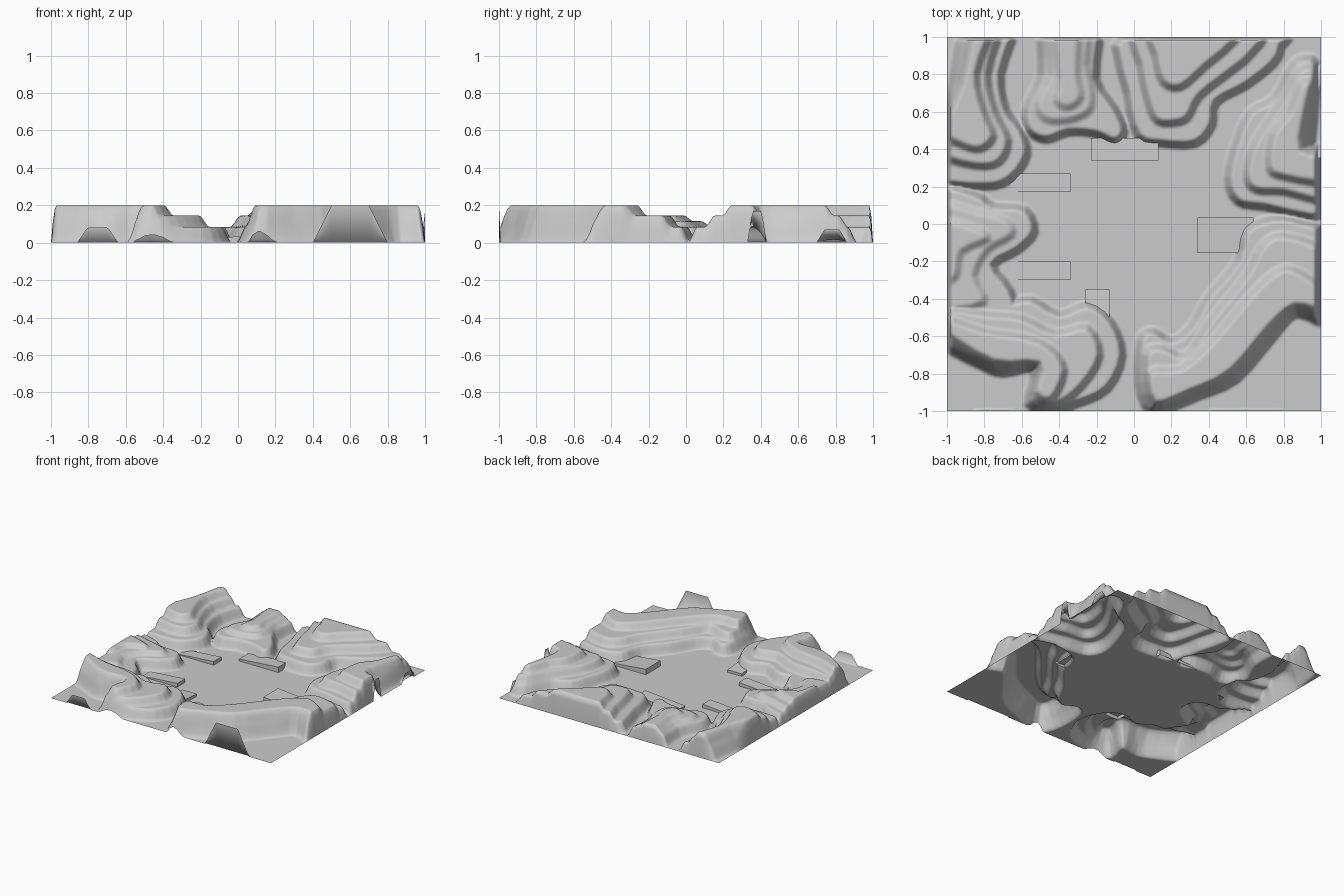
import bpy, math

N = 200                      # terrain grid resolution
STEP = 2 / N
TALL = (.085, .06, .055)     # terrace rises of the high hills
LOW = (.085, .03, .03)       # terrace rises of the lower hills
height = [[0.0] * (N + 1) for _ in range(N + 1)]


def smooth_loop(pts, k=3):
    """Closed rounded curve through the contour points."""
    out, n = [], len(pts)
    for i in range(n):
        a, b, c, d = (pts[(i + o) % n] for o in (-1, 0, 1, 2))
        for s in range(k):
            t = s / k
            out.append(tuple(.5 * (2 * b[m] + (c[m] - a[m]) * t
                       + (2 * a[m] - 5 * b[m] + 4 * c[m] - d[m]) * t * t
                       + (3 * b[m] - a[m] - 3 * c[m] + d[m]) * t ** 3) for m in (0, 1)))
    return out


def inside_distance(x, y, segs):
    """Signed distance to the contour, positive inside."""
    best, odd = 9.0, False
    for ax, ay, dx, dy, l2 in segs:
        px, py = x - ax, y - ay
        t = (px * dx + py * dy) / l2
        t = 0 if t < 0 else 1 if t > 1 else t
        ex, ey = px - t * dx, py - t * dy
        q = ex * ex + ey * ey
        if q < best:
            best = q
        if (ay > y) != (ay + dy > y) and px < py * dx / dy:
            odd = not odd
    return math.sqrt(best) * (1 if odd else -1)


def add_hill(rises, *contours):
    """Stack rounded terraces, then merge the hill into the height grid."""
    hill, w = {}, .027
    for rise, pts in zip(rises, contours):
        loop = smooth_loop(pts)
        segs = []
        for (ax, ay), (bx, by) in zip(loop, loop[1:] + loop[:1]):
            dx, dy = bx - ax, by - ay
            segs.append((ax, ay, dx, dy, dx * dx + dy * dy + 1e-12))
        lo = [max(0, int((min(p[m] for p in loop) - w + 1) / STEP)) for m in (0, 1)]
        hi = [min(N, int((max(p[m] for p in loop) + w + 1) / STEP) + 1) for m in (0, 1)]
        for i in range(lo[0], hi[0] + 1):
            for j in range(lo[1], hi[1] + 1):
                d = inside_distance(-1 + i * STEP, -1 + j * STEP, segs)
                t = min(1, max(0, (d + w) / (2 * w)))
                if t > 0:
                    hill[i, j] = hill.get((i, j), 0) + rise * t * t * (3 - 2 * t)
    for (i, j), h in hill.items():
        height[i][j] = max(height[i][j], h)


# back left hill
add_hill(TALL,
    [(-.65, 1.05), (-.71, .8), (-.68, .61), (-.6, .5), (-.57, .37), (-.66, .24), (-.8, .2),
     (-1.05, .25), (-1.05, .55), (-.98, .75), (-.9, 1.05)],
    [(-.72, 1.05), (-.78, .8), (-.74, .6), (-.67, .45), (-.72, .33), (-.85, .31),
     (-1.05, .38), (-1.04, .55), (-.95, .75), (-.87, 1.05)],
    [(-.76, 1.05), (-.84, .8), (-.8, .6), (-.75, .47), (-.82, .4), (-.92, .42),
     (-1.02, .5), (-.93, .74), (-.85, 1.05)])
# back centre hill
add_hill(LOW,
    [(-.48, 1.05), (-.5, .8), (-.58, .62), (-.57, .5), (-.47, .45), (-.35, .49), (-.2, .48),
     (-.1, .44), (-.05, .5), (-.1, .62), (-.2, .78), (-.2, 1.05)],
    [(-.45, 1.05), (-.45, .8), (-.52, .65), (-.48, .56), (-.36, .55), (-.24, .6),
     (-.22, .7), (-.25, .85), (-.25, 1.05)],
    [(-.42, 1.05), (-.4, .78), (-.42, .66), (-.35, .62), (-.28, .68), (-.3, .8), (-.3, 1.05)])
# back right hill
add_hill(TALL,
    [(-.04, 1.05), (-.04, .7), (.02, .47), (.15, .43), (.33, .43), (.42, .53), (.44, .65),
     (.6, .74), (.75, .86), (.79, .95), (.79, 1.05)],
    [(.03, 1.05), (.03, .85), (.07, .66), (.12, .55), (.22, .54), (.29, .57), (.35, .68),
     (.5, .8), (.63, .91), (.67, 1.05)],
    [(.1, 1.05), (.11, .9), (.15, .76), (.25, .73), (.38, .84), (.52, .96), (.55, 1.05)])
# right hill with an outer cliff
add_hill(TALL,
    [(.86, .87), (.75, .68), (.62, .6), (.55, .45), (.5, .25), (.55, .12), (.7, .09),
     (1.05, .05), (1.05, .41), (.96, .42), (.97, .6), (.98, .86)],
    [(.88, .82), (.8, .68), (.68, .5), (.62, .38), (.6, .25), (.65, .18), (.8, .17),
     (1.05, .13), (1.05, .39), (.93, .41), (.95, .6), (.97, .82)],
    [(.89, .75), (.83, .6), (.74, .48), (.72, .3), (.8, .25), (1.05, .22), (1.05, .36),
     (.9, .4), (.92, .6), (.95, .75)])
# front right ridge with an outer cliff
add_hill(TALL,
    [(.03, -.62), (.1, -.57), (.2, -.62), (.3, -.55), (.4, -.38), (.55, -.2), (.6, -.03),
     (.75, .03), (.9, .01), (1.05, -.08), (1.05, -.52), (.87, -.48), (.75, -.6), (.55, -.83),
     (.35, -.92), (.2, -.98), (.08, -1.0), (.02, -.85)],
    [(.06, -.7), (.15, -.66), (.28, -.7), (.4, -.52), (.6, -.27), (.68, -.12), (.8, -.06),
     (1.05, -.17), (1.05, -.5), (.86, -.46), (.73, -.58), (.53, -.81), (.3, -.91), (.1, -.98)],
    [(.08, -.79), (.25, -.77), (.42, -.62), (.62, -.38), (.75, -.26), (.85, -.24), (1.0, -.34),
     (1.0, -.46), (.86, -.44), (.72, -.56), (.52, -.79), (.3, -.9), (.11, -.96)])
# front left ridge
add_hill(TALL,
    [(-1.05, -.38), (-.85, -.36), (-.7, -.42), (-.55, -.4), (-.4, -.48), (-.25, -.43),
     (-.12, -.52), (-.06, -.7), (-.14, -.88), (-.3, -.96), (-.45, -1.0), (-.57, -.96),
     (-.54, -.78), (-.7, -.8), (-.82, -.76), (-1.05, -.62)],
    [(-1.05, -.45), (-.8, -.48), (-.6, -.5), (-.42, -.58), (-.25, -.55), (-.18, -.7),
     (-.28, -.87), (-.42, -.97), (-.55, -.94), (-.53, -.77), (-.75, -.77), (-1.05, -.6)],
    [(-1.02, -.5), (-.8, -.57), (-.6, -.6), (-.45, -.66), (-.37, -.78), (-.44, -.94),
     (-.53, -.9), (-.51, -.75), (-.75, -.74), (-1.03, -.57)])
# left hill
add_hill(LOW,
    [(-1.05, .15), (-.85, .16), (-.75, .1), (-.58, .08), (-.53, -.04), (-.62, -.14),
     (-.75, -.22), (-.66, -.35), (-.66, -.5), (-1.05, -.5)],
    [(-1.05, .08), (-.85, .07), (-.68, .02), (-.65, -.06), (-.78, -.14), (-.85, -.28),
     (-.8, -.42), (-1.05, -.42)],
    [(-1.05, 0), (-.85, -.02), (-.78, -.08), (-.92, -.15), (-.95, -.28), (-1.05, -.3)])

# hills drop steeply to the ground at the borders
for i in range(N + 1):
    for j in range(N + 1):
        t = min(1, i * STEP / .03, (N - i) * STEP / .04, (N - j) * STEP / .02)
        height[i][j] *= t * (2 - t)

# upturned lips along the front and right borders
for k in range(N + 1):
    p = -1 + k * STEP
    for c, r, h in ((.6, .2, .2), (-.75, .11, .08)):
        lip = h * min(1, max(0, 2 * (1 - abs(p - c) / r)))
        height[k][0] = max(height[k][0], lip)
    for c, r, h in ((.38, .05, .17), (.78, .08, .07)):
        lip = h * min(1, max(0, 2 * (1 - abs(p - c) / r)))
        height[N][k] = max(height[N][k], lip)


def add_mesh(name, verts, faces):
    me = bpy.data.meshes.new(name)
    me.from_pydata(verts, [], faces)
    ob = bpy.data.objects.new(name, me)
    bpy.context.collection.objects.link(ob)
    return ob


# terrain sheet
R = N + 1
terrain = add_mesh("terrain",
    [(-1 + i * STEP, -1 + j * STEP, min(.2, height[i][j])) for i in range(R) for j in range(R)],
    [(i * R + j, (i + 1) * R + j, (i + 1) * R + j + 1, i * R + j + 1)
     for i in range(N) for j in range(N)])
terrain.data.polygons.foreach_set("use_smooth", [True] * (N * N))


def add_ramp(name, root, tip, half, low, high):
    """Wedge running from the hill (root) to its raised free end (tip)."""
    (ax, ay), (bx, by) = root, tip
    l = math.hypot(bx - ax, by - ay)
    nx, ny = -(by - ay) / l * half, (bx - ax) / l * half
    base = [(ax - nx, ay - ny), (bx - nx, by - ny), (bx + nx, by + ny), (ax + nx, ay + ny)]
    verts = [(x, y, 0) for x, y in base] + [(x, y, h) for (x, y), h in zip(base, (low, high, high, low))]
    add_mesh(name, verts, [(4, 5, 6, 7), (0, 1, 5, 4), (1, 2, 6, 5), (2, 3, 7, 6), (3, 0, 4, 7)])


add_ramp("back_ramp", (-.23, .4), (.13, .4), .06, .015, .045)
add_ramp("left_back_ramp", (-.66, .22), (-.34, .22), .05, .005, .03)
add_ramp("left_front_ramp", (-.66, -.25), (-.34, -.25), .05, .005, .03)
add_ramp("right_ramp", (.64, -.06), (.34, -.06), .095, .015, .045)
add_ramp("front_ramp", (-.195, -.5), (-.195, -.35), .065, .03, .02)
